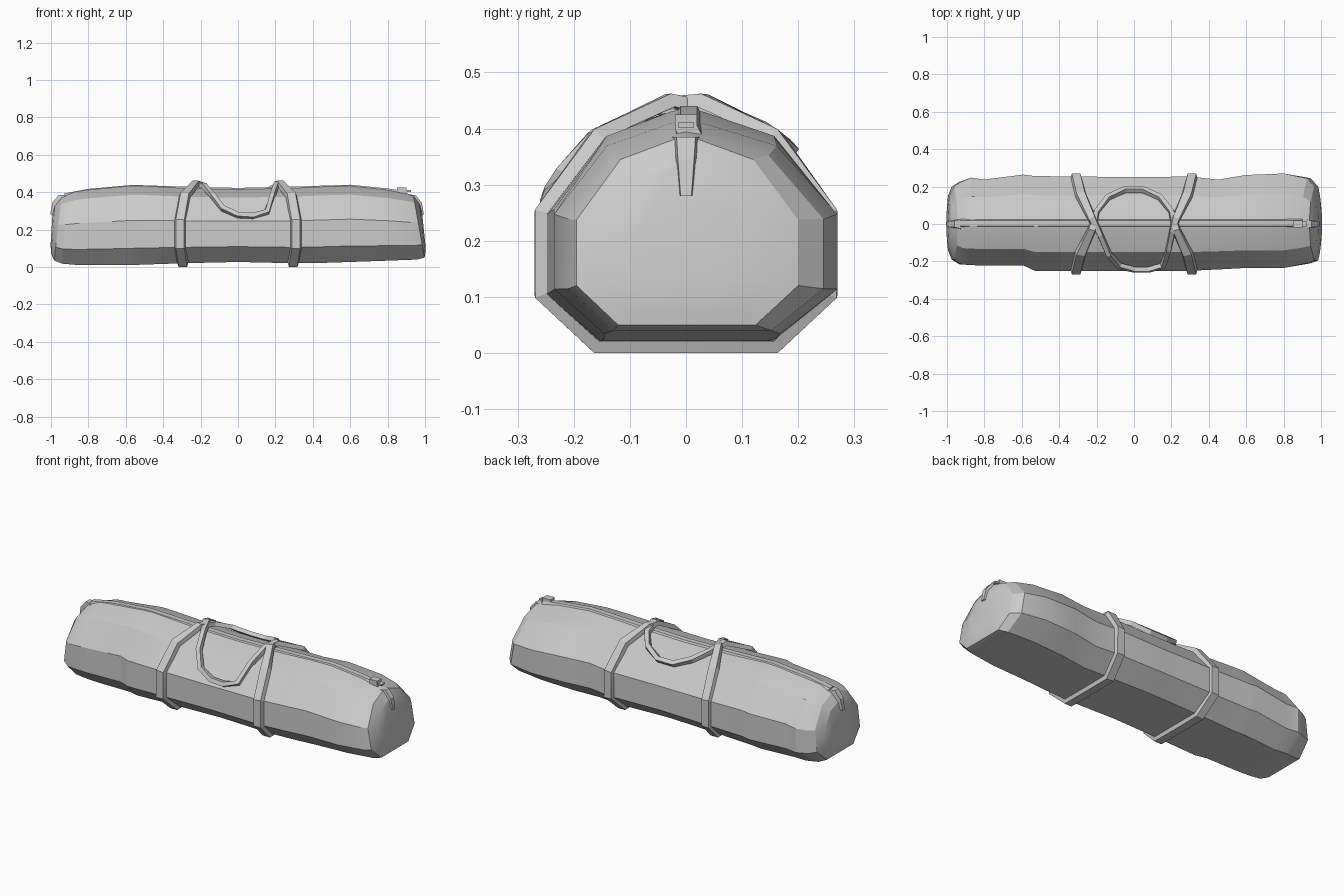
import bpy, bmesh, math
from mathutils import Vector

if "Cube" in bpy.data.objects:
    bpy.data.objects.remove(bpy.data.objects["Cube"])

grey = bpy.data.materials.new("grey canvas")
grey.use_nodes = True
grey.diffuse_color = (0.6, 0.6, 0.6, 1)
grey.node_tree.nodes["Principled BSDF"].inputs["Base Color"].default_value = (0.6, 0.6, 0.6, 1)


def loft(name, rings, angle=20):
    """Skin a list of closed rings and cap both ends."""
    bm = bmesh.new()
    loops = [[bm.verts.new(p) for p in ring] for ring in rings]
    n = len(loops[0])
    for a, b in zip(loops, loops[1:]):
        for i in range(n):
            j = (i + 1) % n
            bm.faces.new((a[i], a[j], b[j], b[i]))
    bm.faces.new(loops[0])
    bm.faces.new(loops[-1])
    bmesh.ops.recalc_face_normals(bm, faces=bm.faces[:])
    mesh = bpy.data.meshes.new(name)
    bm.to_mesh(mesh)
    bm.free()
    mesh.materials.append(grey)
    obj = bpy.data.objects.new(name, mesh)
    bpy.context.collection.objects.link(obj)
    bpy.ops.object.select_all(action="DESELECT")
    obj.select_set(True)
    bpy.context.view_layer.objects.active = obj
    bpy.ops.object.shade_smooth_by_angle(angle=math.radians(angle))
    return obj


def ribbon(name, path, widths, thick):
    """Flat chamfered band following a path around the bag axis."""
    rings = []
    pts = [Vector(p) for p in path]
    for i, p in enumerate(pts):
        t = (pts[min(i + 1, len(pts) - 1)] - pts[max(i - 1, 0)]).normalized()
        out = Vector((0, p.y, p.z - 0.2))
        out = (out - t * out.dot(t)).normalized()
        side = t.cross(out) * widths[i] / 2
        h = out * thick / 2
        rings.append([p - side - h, p + side - h, p + side * 0.75 + h, p - side * 0.75 + h])
    return loft(name, rings, 15)


# Bag body: half profile as fractions of half width and height
half = [(0.62, 0), (1, 0.21), (1, 0.56), (0.6, 0.88), (0.12, 0.985)]
profile = half + [(0, 1)] + [(-y, z) for y, z in reversed(half)]


def section(x, front, back, low, high, lean=0):
    return [(x - lean * (z - 0.2), y * (back if y > 0 else front), low + z * (high - low))
            for y, z in profile]


body = [
    section(-1.0, 0.09, 0.09, 0.12, 0.28, -0.01),
    section(-0.995, 0.14, 0.15, 0.07, 0.33, -0.02),
    section(-0.975, 0.19, 0.20, 0.035, 0.375, -0.04),
    section(-0.935, 0.215, 0.225, 0.018, 0.39, -0.03),
    section(-0.87, 0.22, 0.248, 0.012, 0.405),
    section(-0.80, 0.222, 0.238, 0.01, 0.415),
    section(-0.59, 0.222, 0.264, 0.01, 0.435),
    section(-0.53, 0.25, 0.256, 0.012, 0.437),
    section(-0.30, 0.25, 0.254, 0.02, 0.425),
    section(0.0, 0.25, 0.25, 0.027, 0.418),
    section(0.30, 0.25, 0.254, 0.02, 0.425),
    section(0.45, 0.243, 0.237, 0.022, 0.432),
    section(0.60, 0.235, 0.262, 0.027, 0.436),
    section(0.80, 0.235, 0.27, 0.034, 0.415),
    section(0.945, 0.21, 0.245, 0.04, 0.395, 0.06),
    section(0.985, 0.195, 0.2, 0.05, 0.385, 0.06),
    section(0.995, 0.15, 0.15, 0.07, 0.34, 0.03),
    section(1.0, 0.09, 0.09, 0.10, 0.29, 0.02),
]
loft("bag_body", body, 22)

# Zip strip along the top seam
zip_line = [(-0.93, 0.39), (-0.8, 0.415), (-0.56, 0.436), (-0.3, 0.427), (0, 0.42),
            (0.3, 0.427), (0.6, 0.437), (0.8, 0.417), (0.9, 0.402)]
loft("zip_strip", [[(x, y, z + dz) for y, dz in
                    ((-0.018, -0.012), (0.028, -0.012), (0.02, 0.003), (-0.01, 0.003))]
                   for x, z in zip_line])

# Carry straps: each rises from one side, crosses the top and loops down the other
wrap = [(0.295, 0, 0.012), (0.295, 0.16, 0.012), (0.31, 0.258, 0.104),
        (0.31, 0.258, 0.25), (0.285, 0.16, 0.386), (0.225, 0.03, 0.45)]
left = [(-x, y, z) for x, y, z in wrap]
right = wrap[::-1]
front_loop = [(-0.18, -0.06, 0.435), (-0.135, -0.165, 0.385), (-0.08, -0.225, 0.315),
              (0.0, -0.245, 0.28), (0.08, -0.245, 0.275), (0.155, -0.225, 0.295),
              (0.185, -0.14, 0.39), (0.205, -0.04, 0.445)]
back_loop = [(-0.2, -0.07, 0.43), (-0.14, -0.145, 0.396), (-0.05, -0.185, 0.364),
             (0.05, -0.185, 0.364), (0.14, -0.145, 0.396), (0.2, -0.07, 0.43)]
for name, loop, s in (("front_handle_strap", front_loop, 1), ("back_handle_strap", back_loop, -1)):
    path = [(x, y * s, z) for x, y, z in left + loop + right]
    widths = [0.06] * 5 + [0.045] + [0.032] * len(loop) + [0.045] + [0.06] * 5
    ribbon(name, path, widths, 0.024)


def box(name, x0, x1, y, z0, z1):
    corners = [(-y, z0), (y, z0), (y, z1), (-y, z1)]
    return loft(name, [[(x, a, b) for a, b in corners] for x in (x0, x1)])


# End tabs over the seam ends, tapering downward
for name, s, dx in (("left_end_tab", 1, 0), ("right_end_tab", -1, 0.01)):
    loft(name, [[(s * (x + dx + d), y, z) for d, y in
                 ((-0.03, -w), (-0.03, w), (0.014, w * 0.6), (0.014, -w * 0.6))]
                for x, w, z in ((0.935, 0.028, 0.385), (0.968, 0.024, 0.345), (0.98, 0.016, 0.28))])

# Zip slider and pull
box("zip_slider", 0.85, 0.9, 0.02, 0.395, 0.425)
box("zip_pull", 0.86, 0.925, 0.014, 0.402, 0.411)
